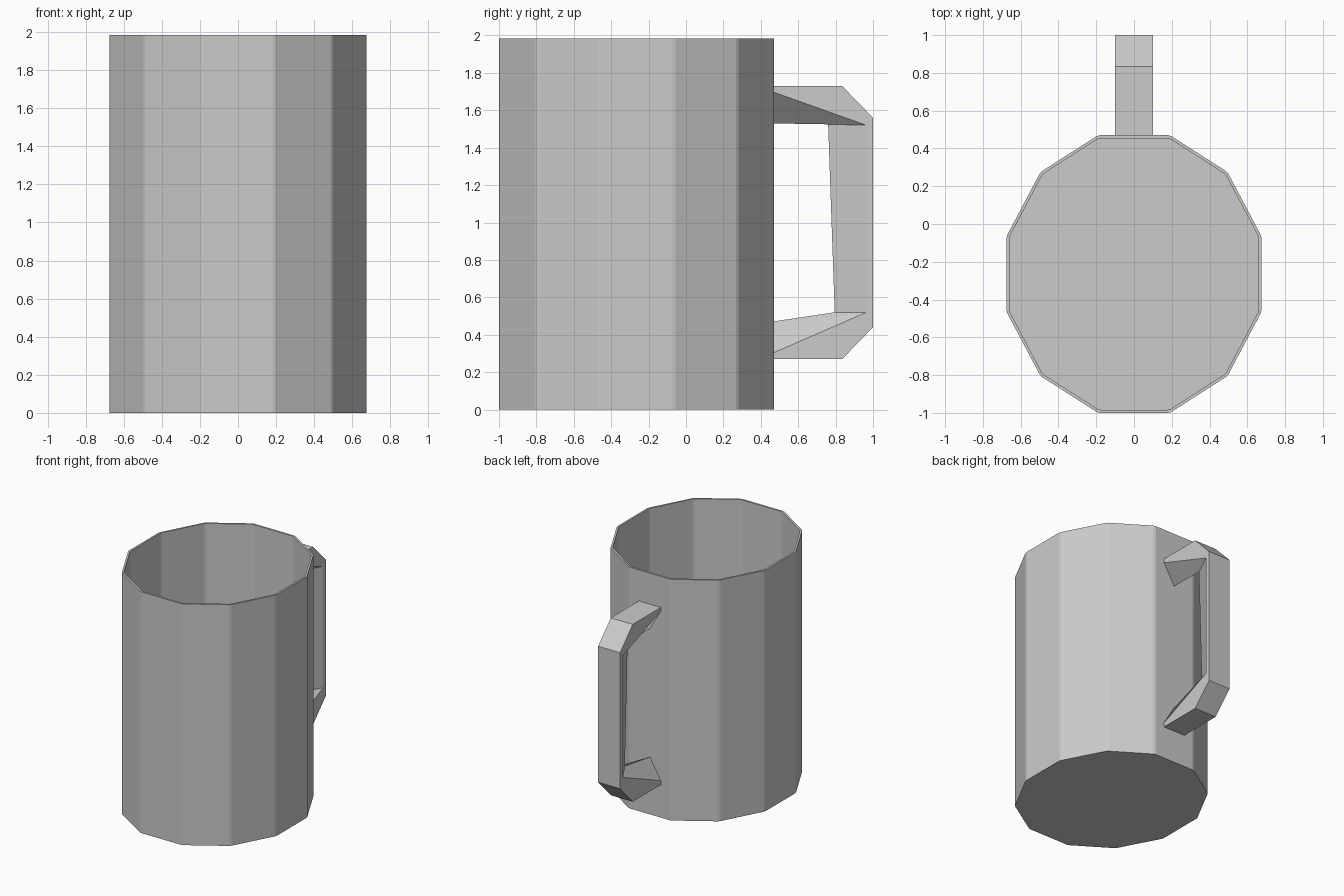
import bpy, bmesh

cube = bpy.data.objects.get("Cube")
if cube:
    bpy.data.objects.remove(cube, do_unlink=True)

grey = bpy.data.materials.new("plain_grey")
grey.use_nodes = True
colour = (0.6, 0.6, 0.6, 1)
grey.diffuse_color = colour
grey.node_tree.nodes["Principled BSDF"].inputs["Base Color"].default_value = colour


def finish(name, bm):
    bmesh.ops.recalc_face_normals(bm, faces=bm.faces)
    mesh = bpy.data.meshes.new(name)
    bm.to_mesh(mesh)
    bm.free()
    mesh.materials.append(grey)
    obj = bpy.data.objects.new(name, mesh)
    bpy.context.collection.objects.link(obj)
    return obj


# Twelve-sided outline, mirrored from one quarter
CENTRE_Y = -0.265
quarter = [(0.675, 0.2), (0.495, 0.54), (0.19, 0.735)]
half = quarter + [(-x, y) for x, y in reversed(quarter)]
corners = half + [(-x, -y) for x, y in half]

# Trim each corner to a narrow flat
outline = []
for i, (x, y) in enumerate(corners):
    for nx, ny in (corners[i - 1], corners[(i + 1) % len(corners)]):
        outline.append((x + (nx - x) * 0.025, y + (ny - y) * 0.025))


# Open thin-walled cup: outer base, outer rim, inner rim, inner floor
def ring(bm, scale, z):
    return [bm.verts.new((x * scale, y * scale + CENTRE_Y, z)) for x, y in outline]


bm = bmesh.new()
rings = [ring(bm, s, z) for s, z in ((1, 0), (1, 1.985), (0.978, 1.985), (0.978, 0.02))]
count = len(outline)
for low, high in zip(rings, rings[1:]):
    for i in range(count):
        j = (i + 1) % count
        bm.faces.new((low[i], low[j], high[j], high[i]))
bm.faces.new(rings[0])
bm.faces.new(rings[-1])
finish("cup_body", bm)

# Handle: flat outer band, short sides, and faces closing to an inner ridge
band = [(0.46, 1.73), (0.835, 1.73), (1, 1.56), (1, 0.44), (0.835, 0.27), (0.46, 0.27)]
shoulder = [(0.46, 1.70), (0.965, 1.52), (0.965, 0.52), (0.46, 0.30)]
ridge = [(0.46, 1.53), (0.76, 1.525), (0.795, 0.52), (0.46, 0.47)]

bm = bmesh.new()


def path(points, x):
    return [bm.verts.new((x, y, z)) for y, z in points]


def strip(a, b):
    for i in range(len(a) - 1):
        bm.faces.new((a[i], a[i + 1], b[i + 1], b[i]))


bands = [path(band, x) for x in (-0.1, 0.1)]
shoulders = [path(shoulder, x) for x in (-0.1, 0.1)]
spine = path(ridge, 0)
strip(*bands)
for outer, inner in zip(bands, shoulders):
    bm.faces.new(outer + inner[::-1])
    strip(inner, spine)
for end in (0, -1):
    bm.faces.new((bands[0][end], bands[1][end], shoulders[1][end],
                  spine[end], shoulders[0][end]))
finish("handle", bm)
